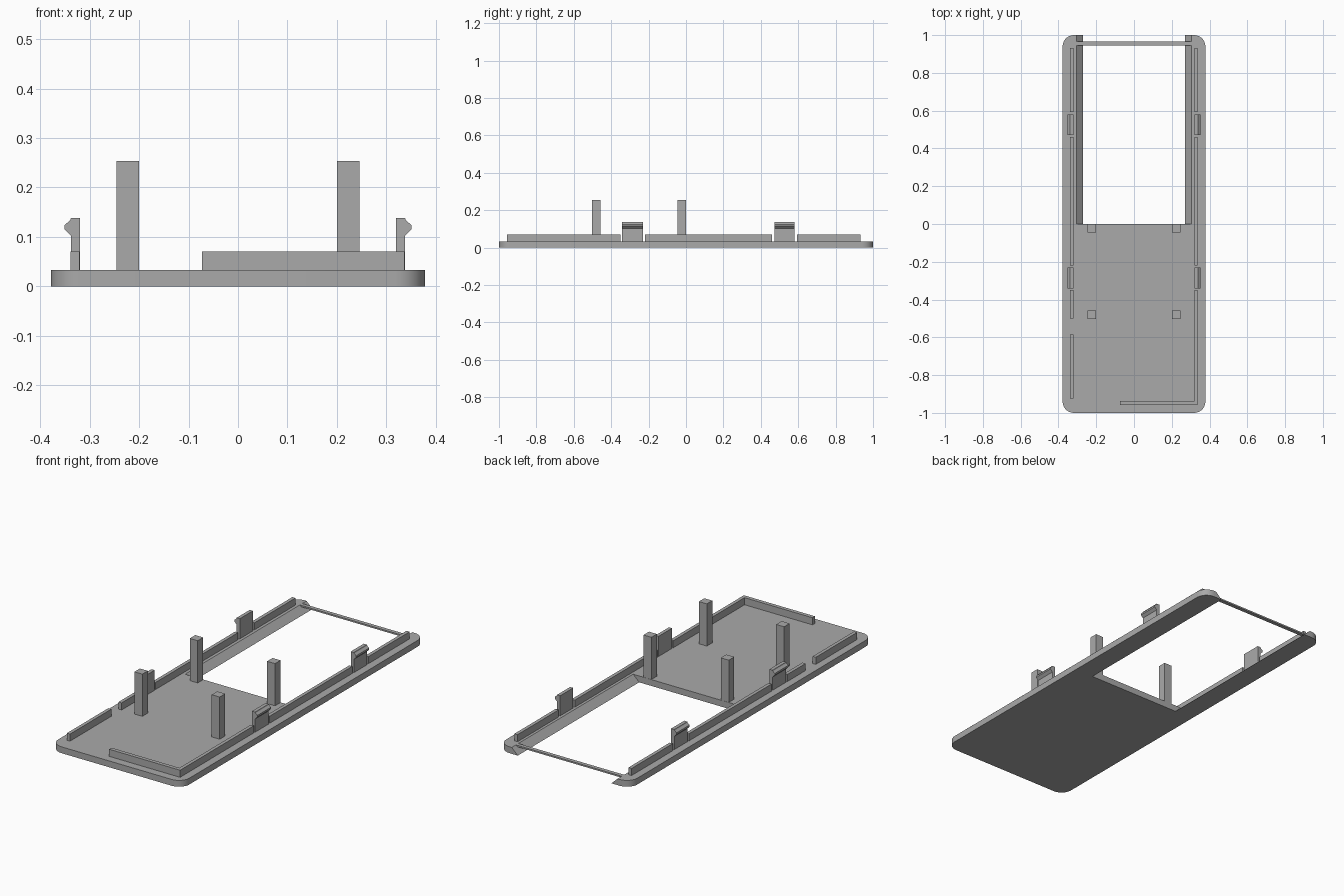
import bpy
import bmesh
from math import sin, cos, pi, radians

cube = bpy.data.objects.get("Cube")
if cube:
    bpy.data.objects.remove(cube, do_unlink=True)

grey = bpy.data.materials.new("plain grey")
grey.use_nodes = True
colour = (0.4, 0.4, 0.4, 1)
grey.diffuse_color = colour
grey.node_tree.nodes["Principled BSDF"].inputs["Base Color"].default_value = colour

HALF_W, HALF_L, TOP, RADIUS = 0.378, 1.0, 0.033, 0.06
LIP_TOP = 0.07


def loft(name, start, end):
    """Solid between two matching outlines of 3D points."""
    bm = bmesh.new()
    a = [bm.verts.new(p) for p in start]
    b = [bm.verts.new(p) for p in end]
    bm.faces.new(a)
    bm.faces.new(b)
    for i in range(len(a)):
        j = (i + 1) % len(a)
        bm.faces.new((a[i], a[j], b[j], b[i]))
    bmesh.ops.recalc_face_normals(bm, faces=bm.faces)
    mesh = bpy.data.meshes.new(name)
    bm.to_mesh(mesh)
    bm.free()
    mesh.materials.append(grey)
    obj = bpy.data.objects.new(name, mesh)
    bpy.context.collection.objects.link(obj)
    return obj


def box(name, x0, x1, y0, y1, z0, z1):
    corners = [(x0, y0), (x1, y0), (x1, y1), (x0, y1)]
    return loft(name, [(x, y, z0) for x, y in corners], [(x, y, z1) for x, y in corners])


def plate_outline(inner, z):
    """Rounded rectangle with a slot open at the back."""
    pts = []
    cx, cy = HALF_W - RADIUS, HALF_L - RADIUS
    for k, (sx, sy) in enumerate([(-1, 1), (-1, -1), (1, -1), (1, 1)]):
        for i in range(9):
            t = pi / 2 * (k + 1 + i / 8)
            pts.append((sx * cx + RADIUS * cos(t), sy * cy + RADIUS * sin(t), z))
    pts += [(inner, HALF_L, z), (inner, 0, z), (-inner, 0, z), (-inner, HALF_L, z)]
    return pts


# Base plate, whose slot has sloping sides
plate = loft("base_plate", plate_outline(0.27, 0), plate_outline(0.305, TOP))
bpy.context.view_layer.objects.active = plate
plate.select_set(True)
bpy.ops.object.shade_smooth_by_angle(angle=radians(30))

# Thin bar across the open end
box("cross_bar", -0.305, 0.305, 0.945, 0.965, 0.025, TOP)

# Lips along the edges
for i, (y0, y1) in enumerate([(0.593, 0.932), (-0.22, 0.46), (-0.5, -0.35), (-0.925, -0.585)]):
    box(f"right_lip_{i}", -0.339, -0.321, y0, y1, TOP, LIP_TOP)
for i, (y0, y1) in enumerate([(0.593, 0.932), (-0.22, 0.46), (-0.958, -0.35)]):
    box(f"left_lip_{i}", 0.319, 0.337, y0, y1, TOP, LIP_TOP)
box("front_lip", -0.073, 0.319, -0.958, -0.938, TOP, LIP_TOP)

# Snap clips and posts on both sides
clip_profile = [(0.32, TOP), (0.338, TOP), (0.338, 0.102), (0.351, 0.115),
                (0.351, 0.124), (0.34, 0.133), (0.338, 0.138), (0.32, 0.138)]
for side, s in (("left", 1), ("right", -1)):
    for end, y0, y1 in (("front", -0.342, -0.23), ("back", 0.472, 0.579)):
        loft(f"{side}_{end}_clip", [(s * x, y0, z) for x, z in clip_profile],
             [(s * x, y1, z) for x, z in clip_profile])
    for end, y0 in (("front", -0.502), ("back", -0.046)):
        box(f"{side}_{end}_post", s * 0.2, s * 0.246, y0, y0 + 0.045, TOP, 0.253)
